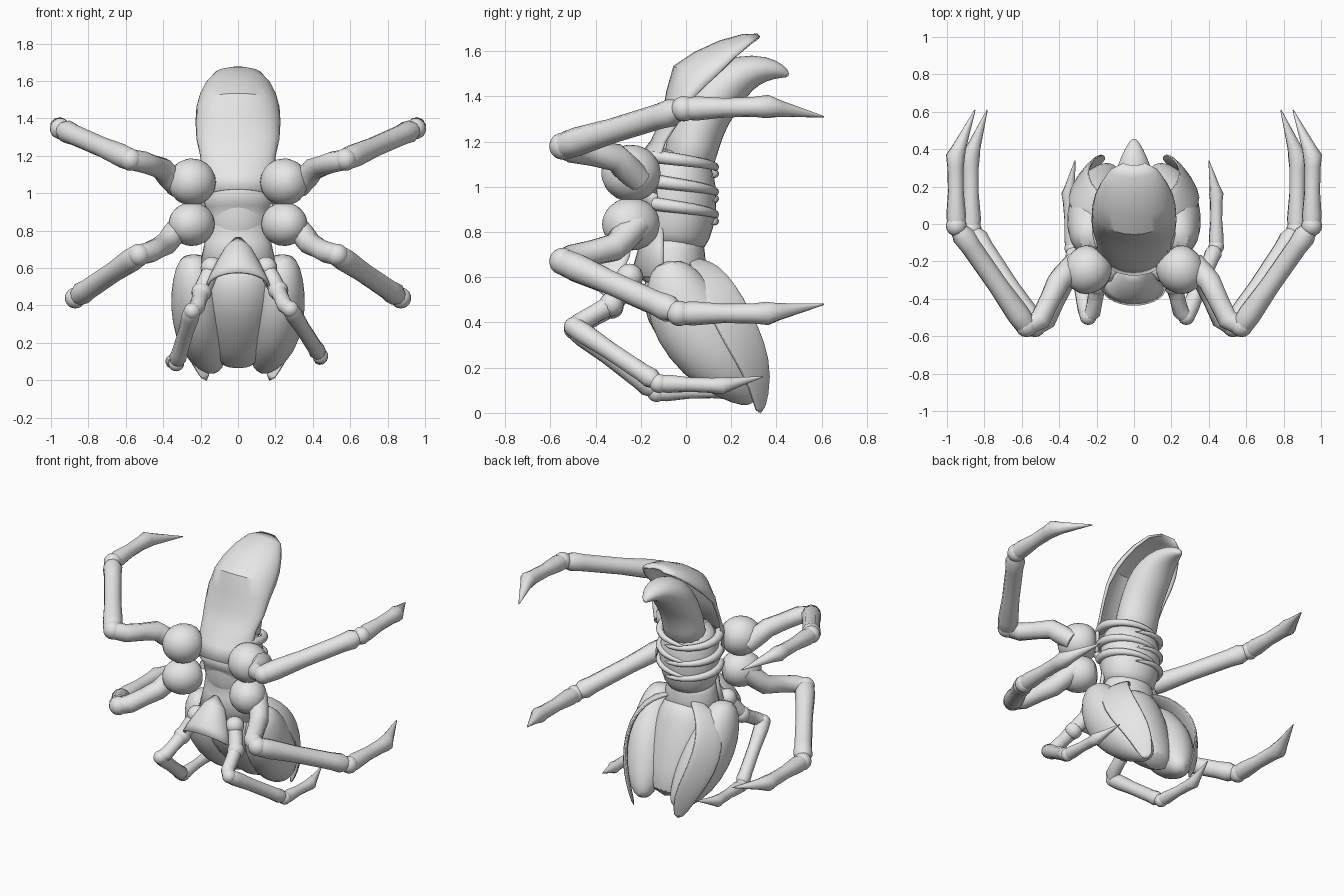
import bpy, bmesh, math
from mathutils import Vector

old = bpy.data.objects.get("Cube")
if old:
    bpy.data.objects.remove(old, do_unlink=True)

grey = bpy.data.materials.new("plain grey")
grey.use_nodes = True
grey.diffuse_color = (0.8, 0.8, 0.8, 1)
grey.node_tree.nodes["Principled BSDF"].inputs["Base Color"].default_value = (0.8, 0.8, 0.8, 1)


def finish(name, bm, subdiv=0, thick=0, angle=50):
    bmesh.ops.recalc_face_normals(bm, faces=bm.faces)
    mesh = bpy.data.meshes.new(name)
    bm.to_mesh(mesh)
    bm.free()
    ob = bpy.data.objects.new(name, mesh)
    bpy.context.collection.objects.link(ob)
    mesh.materials.append(grey)
    if subdiv:
        mod = ob.modifiers.new("smooth", "SUBSURF")
        mod.levels = mod.render_levels = subdiv
    if thick:
        mod = ob.modifiers.new("thickness", "SOLIDIFY")
        mod.thickness = thick
        mod.offset = 0
    bpy.ops.object.select_all(action="DESELECT")
    bpy.context.view_layer.objects.active = ob
    ob.select_set(True)
    bpy.ops.object.shade_smooth_by_angle(angle=math.radians(angle))
    return ob


def tube(name, rows, sides=16, hint=(1, 0, 0), centre=None, subdiv=0):
    """Loft ellipses along (point, radius_a, radius_b) rows."""
    bm = bmesh.new()
    pts = [Vector(r[0]) for r in rows]
    rings = []
    for i, (p, ra, rb) in enumerate(rows):
        t = (pts[min(i + 1, len(pts) - 1)] - pts[max(i - 1, 0)]).normalized()
        u = pts[i] - Vector(centre) if centre else Vector(hint)
        u = (u - t * u.dot(t)).normalized()
        v = t.cross(u)
        ring = []
        for k in range(sides):
            a = math.tau * k / sides
            ring.append(bm.verts.new(pts[i] + u * ra * math.cos(a) + v * rb * math.sin(a)))
        rings.append(ring)
    for a, b in zip(rings, rings[1:]):
        for k in range(sides):
            j = (k + 1) % sides
            bm.faces.new((a[k], a[j], b[j], b[k]))
    bm.faces.new(rings[0])
    bm.faces.new(rings[-1])
    return finish(name, bm, subdiv)


def ball(name, loc, radius):
    bm = bmesh.new()
    bmesh.ops.create_uvsphere(bm, u_segments=16, v_segments=10, radius=radius)
    bmesh.ops.translate(bm, vec=loc, verts=bm.verts)
    return finish(name, bm)


def arched_plate(name, rows, steps=14):
    """Rows of (half width, ridge y, ridge z, edge y, edge z)."""
    bm = bmesh.new()
    grid = []
    for w, yr, zr, ye, ze in rows:
        line = []
        for k in range(steps + 1):
            a = math.pi * (k / steps - 0.5)
            c = math.cos(a)
            line.append(bm.verts.new((w * math.sin(a), ye + (yr - ye) * c, ze + (zr - ze) * c)))
        grid.append(line)
    for a, b in zip(grid, grid[1:]):
        for k in range(steps):
            bm.faces.new((a[k], a[k + 1], b[k + 1], b[k]))
    return finish(name, bm, thick=0.015, angle=28)


def leg(name, points, s=1.0):
    hip, mid, bend, knee, ankle, foot, tip = [Vector(p) for p in points]
    up = (0.1, 0, 1)

    def part(label, rows):
        tube(name + label, [(p, r * s, r * s) for p, r in rows], 10, up)

    part("_thigh", [(hip, .06), (hip.lerp(mid, .6), .064), (mid, .062), (mid.lerp(bend, .5), .056),
                    (bend, .058), (knee, .055)])
    part("_shin", [(knee.lerp(ankle, f), r) for f, r in
                   ((-.06, .035), (.02, .06), (.12, .064), (.4, .055), (.8, .056), (.9, .062), (.97, .045))])
    part("_foot", [(ankle, .048), (ankle.lerp(foot, .15), .054), (ankle.lerp(foot, .5), .043),
                   (ankle.lerp(foot, .85), .045), (foot, .052), (foot.lerp(tip, .2), .038), (tip, .003)])
    ball(name + "_knee", knee, .06 * s)
    ball(name + "_ankle", ankle, .056 * s)


# Thorax, neck and upper horned tail
tube("thorax", [((0, -.06, .72), .14, .13), ((0, -.05, .78), .18, .16), ((0, -.04, .88), .2, .18),
                ((0, -.04, 1), .2, .18), ((0, -.04, 1.1), .18, .16), ((0, -.02, 1.16), .13, .12)], subdiv=1)
tube("neck", [((0, -.06, .55), .17, .14), ((0, -.06, .64), .19, .155), ((0, -.06, .72), .17, .145),
              ((0, -.06, .8), .16, .14)], subdiv=1)
tube("tail_horn", [((0, 0, 1.06), .16, .12), ((0, .03, 1.2), .14, .12), ((0, .08, 1.33), .14, .12),
                   ((0, .16, 1.44), .14, .12), ((0, .26, 1.51), .11, .085), ((0, .36, 1.525), .07, .055),
                   ((0, .43, 1.51), .035, .03), ((0, .455, 1.49), .008, .008)], subdiv=1)

# Long front shell, chest and face hood
arched_plate("back_shell", [
    (.05, .315, 1.67, .325, 1.66), (.12, .25, 1.668, .29, 1.635), (.17, .15, 1.64, .22, 1.575),
    (.2, .04, 1.59, .16, 1.515), (.215, -.05, 1.53, .1, 1.46), (.22, -.08, 1.42, .02, 1.38),
    (.215, -.1, 1.31, -.03, 1.29), (.195, -.15, 1.2, -.09, 1.2), (.19, -.23, 1.1, -.12, 1.1),
    (.185, -.27, 1.02, -.13, .97)])
arched_plate("chest_plate", [
    (.185, -.27, 1.02, -.13, .97), (.16, -.21, .94, -.12, .92), (.155, -.19, .84, -.1, .84),
    (.17, -.2, .74, -.1, .74), (.2, -.24, .6, -.1, .6)])
arched_plate("face_hood", [
    (.015, -.24, .76, -.24, .755), (.07, -.31, .73, -.25, .69), (.11, -.37, .67, -.28, .62),
    (.14, -.41, .62, -.31, .56), (.165, -.43, .575, -.34, .5)])

# Inner lower body, receding below the hood
tube("lower_body", [((0, -.05, .66), .12, .1), ((0, -.04, .6), .18, .17), ((0, -.01, .48), .21, .19),
                    ((0, .07, .34), .2, .17), ((0, .16, .19), .16, .12), ((0, .24, .07), .1, .06)], subdiv=1)

for side, s in (("left", 1), ("right", -1)):
    # Wing cases and the curved blades behind them
    tube(side + "_wing_case", [
        ((s * .24, -.08, .675), .05, .05), ((s * .24, -.07, .61), .1, .12), ((s * .225, -.02, .47), .14, .17),
        ((s * .21, .07, .34), .15, .185), ((s * .18, .17, .2), .14, .15), ((s * .14, .27, .09), .08, .08),
        ((s * .12, .3, .05), .03, .03)], subdiv=1)
    tube(side + "_blade", [
        ((s * .08, .04, .68), .01, .03), ((s * .19, .08, .65), .014, .075), ((s * .28, .14, .55), .015, .1),
        ((s * .305, .21, .41), .015, .11), ((s * .27, .285, .27), .015, .1), ((s * .215, .33, .14), .014, .08),
        ((s * .165, .33, -.01), .008, .03)], 10, centre=(0, .02, .35), subdiv=1)

    # Interlocking tapered ribs around the rear of the thorax
    for i, z in enumerate((1.09, .98, .88)):
        rows = []
        for k in range(11):
            f = k / 10
            a = math.radians(-35 + 150 * f)
            r = .028 * (1 - f) ** .5 + .003
            rows.append(((s * .195 * math.cos(a), -.04 + .172 * math.sin(a),
                          z + .015 * s + .06 * (.5 - f)), r, r))
        tube(f"{side}_rib_{i + 1}", rows, 8, centre=(0, -.04, z))

    # Hips swelling out of the thorax
    for level, z, k in (("upper", 1.06, 1), ("lower", .835, .93)):
        tube(f"{side}_{level}_hip", [
            ((s * x, y, z), r * k, r * k) for x, y, r in
            ((.17, -.15, .07), (.205, -.19, .12), (.255, -.255, .137), (.305, -.31, .105), (.335, -.345, .045))],
            hint=(0, 0, 1), subdiv=1)

    # The two larger pairs of legs
    leg(side + "_upper_leg", [(s * .32, -.21, 1.03), (s * .405, -.31, 1.13), (s * .5, -.51, 1.165),
                              (s * .575, -.545, 1.18), (s * .95, -.01, 1.345), (s * .955, .36, 1.355),
                              (s * .85, .61, 1.31)])
    leg(side + "_lower_leg", [(s * .3, -.21, .84), (s * .385, -.32, .73), (s * .47, -.51, .685),
                              (s * .53, -.545, .67), (s * .87, -.03, .44), (s * .875, .36, .44),
                              (s * .785, .61, .48)])

# Smallest legs, posed differently on each side
small_legs = {
    "left": [(.15, -.25, .6), (.215, -.33, .48), (.25, -.47, .4), (.28, -.495, .38),
             (.44, -.12, .13), (.44, .16, .12), (.4, .34, .16)],
    "right": [(-.14, -.25, .6), (-.195, -.33, .47), (-.22, -.47, .39), (-.245, -.495, .37),
              (-.33, -.13, .09), (-.35, .16, .1), (-.315, .34, .16)]}
for side, points in small_legs.items():
    leg(side + "_small_leg", points, .75)
    ball(side + "_small_hip", points[0], .06)
    ball(side + "_small_joint", points[1], .054)
